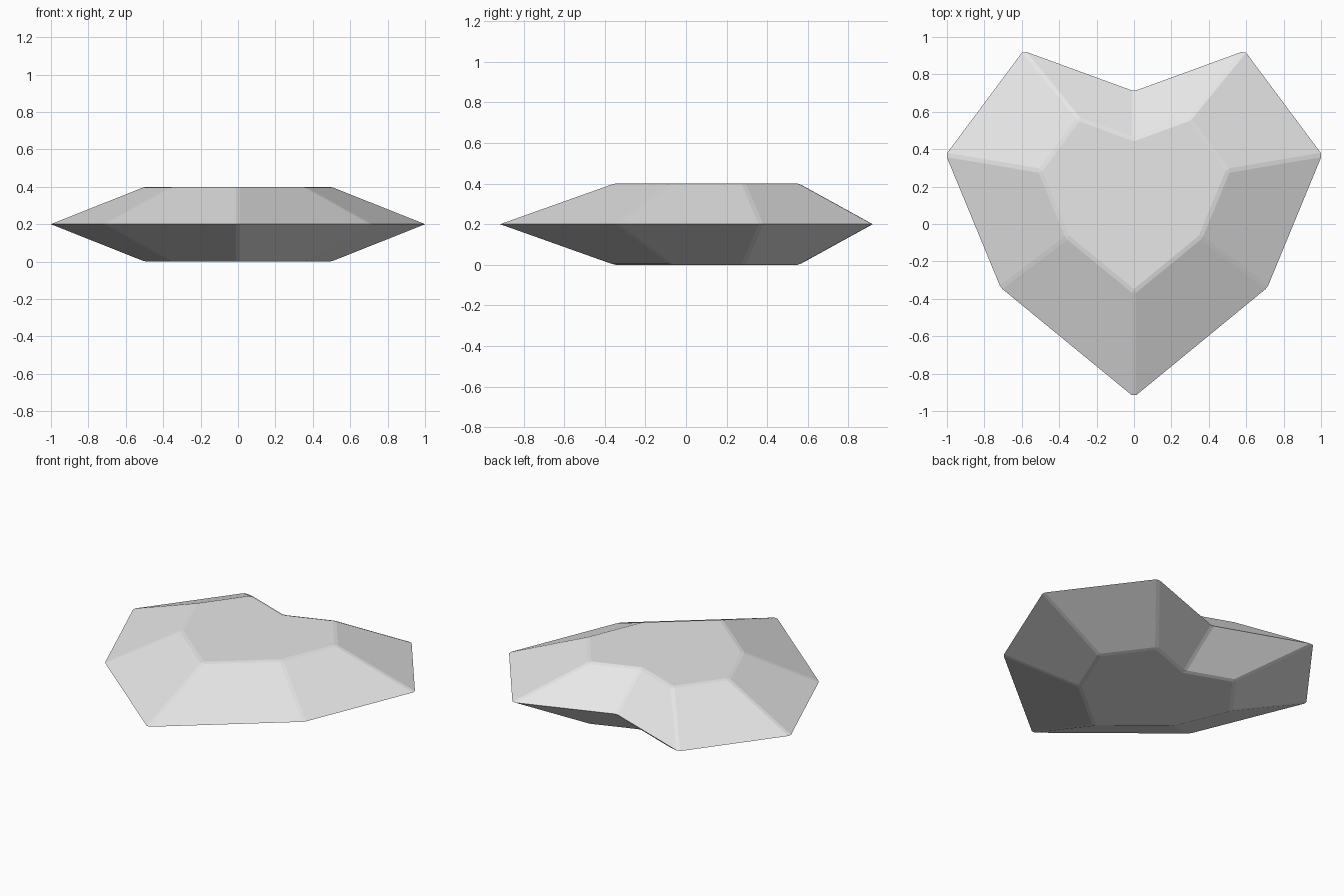
import bpy
import bmesh

cube = bpy.data.objects.get("Cube")
if cube:
    bpy.data.objects.remove(cube, do_unlink=True)

HALF_HEIGHT = 0.2
BEVEL = 0.012

# Heart outline: the right half from notch to point, then its mirror
half = [(0, 0.71), (0.592, 0.926), (1.006, 0.37), (0.713, -0.34), (0, -0.925)]
outline = half + [(-x, y) for x, y in half[-2:0:-1]]

bm = bmesh.new()


def ring(scale, shift, z):
    return [bm.verts.new((x * scale, y * scale + shift, z)) for x, y in outline]


# Wide girdle in the middle, half-size flat table above and below
girdle = ring(1, 0, HALF_HEIGHT)
for z in (2 * HALF_HEIGHT, 0):
    table = ring(0.5, 0.1, z)
    bm.faces.new(table)
    for i in range(len(outline)):
        j = (i + 1) % len(outline)
        bm.faces.new((girdle[i], girdle[j], table[j], table[i]))
bmesh.ops.recalc_face_normals(bm, faces=bm.faces[:])

# Narrow chamfer on every edge except the sharp girdle
rim = set(girdle)
ridges = [e for e in bm.edges if not all(v in rim for v in e.verts)]
bmesh.ops.bevel(bm, geom=ridges, offset=BEVEL, offset_type='OFFSET',
                segments=1, profile=0.5, affect='EDGES', clamp_overlap=True)
bmesh.ops.recalc_face_normals(bm, faces=bm.faces[:])

mesh = bpy.data.meshes.new("heart_gem")
bm.to_mesh(mesh)
bm.free()

# Plain light grey
grey = bpy.data.materials.new("light_grey")
grey.use_nodes = True
color = (0.8, 0.8, 0.8, 1)
grey.diffuse_color = color
grey.node_tree.nodes["Principled BSDF"].inputs["Base Color"].default_value = color
mesh.materials.append(grey)

gem = bpy.data.objects.new("heart_gem", mesh)
bpy.context.collection.objects.link(gem)
